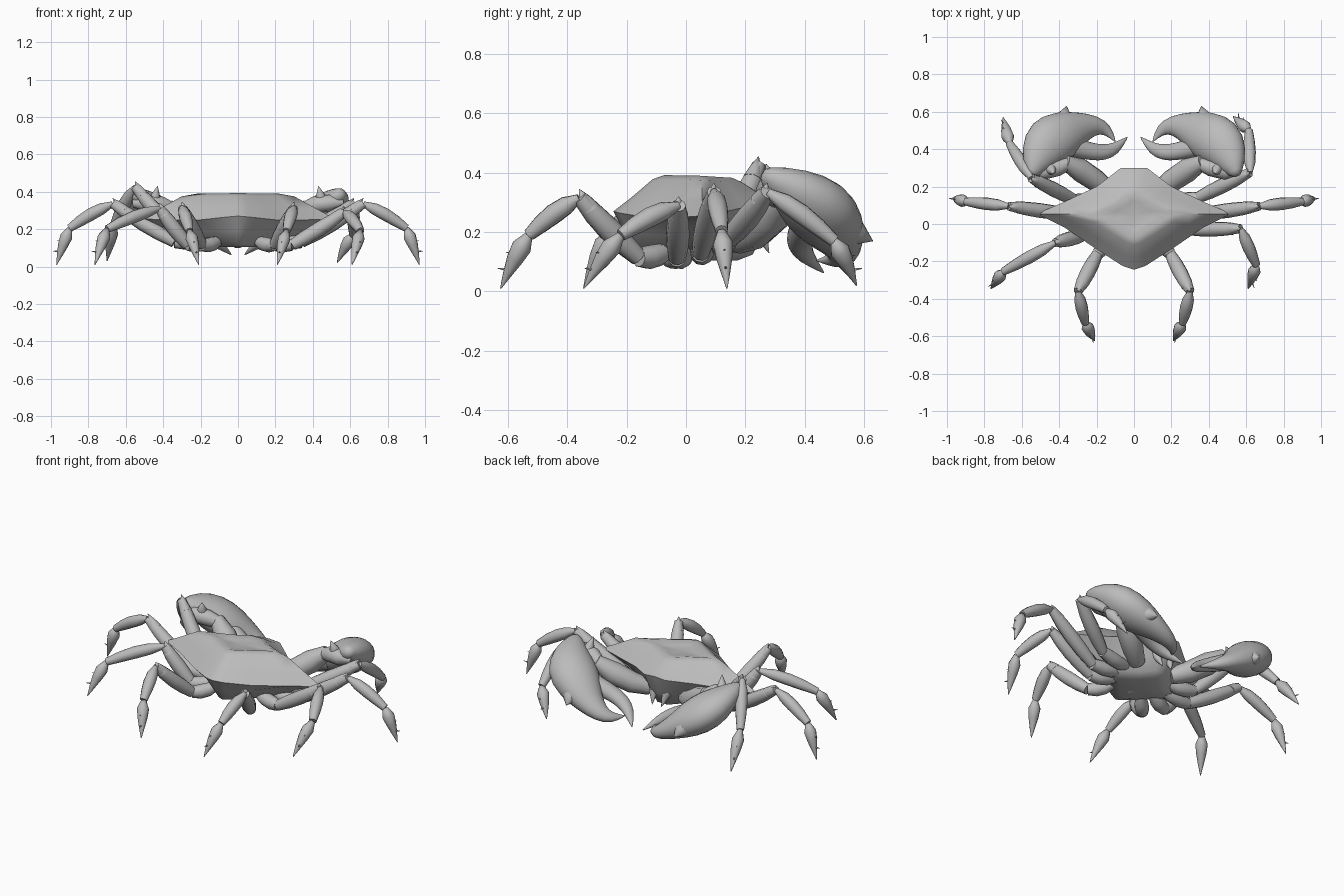
import bpy, bmesh, math
from mathutils import Vector

cube = bpy.data.objects.get("Cube")
if cube:
    bpy.data.objects.remove(cube, do_unlink=True)

shell = bpy.data.materials.new("shell_grey")
shell.use_nodes = True
GREY = (0.5, 0.5, 0.5, 1)
shell.diffuse_color = GREY
shell.node_tree.nodes["Principled BSDF"].inputs["Base Color"].default_value = GREY


def loft(name, rings, sharp=60, subdivide=0):
    """Skin a list of closed rings and cap both ends."""
    bm = bmesh.new()
    rows = [[bm.verts.new(p) for p in ring] for ring in rings]
    n = len(rows[0])
    for a, b in zip(rows, rows[1:]):
        for i in range(n):
            j = (i + 1) % n
            bm.faces.new((a[i], a[j], b[j], b[i]))
    for row in (rows[0], rows[-1]):
        mid = bm.verts.new(sum((v.co for v in row), Vector()) / n)
        for i in range(n):
            bm.faces.new((row[i], row[(i + 1) % n], mid))
    bmesh.ops.recalc_face_normals(bm, faces=bm.faces)
    mesh = bpy.data.meshes.new(name)
    bm.to_mesh(mesh)
    bm.free()
    mesh.materials.append(shell)
    obj = bpy.data.objects.new(name, mesh)
    bpy.context.collection.objects.link(obj)
    bpy.ops.object.select_all(action="DESELECT")
    obj.select_set(True)
    bpy.context.view_layer.objects.active = obj
    bpy.ops.object.shade_smooth_by_angle(angle=math.radians(sharp))
    if subdivide:
        smooth = obj.modifiers.new("Smooth", "SUBSURF")
        smooth.levels = smooth.render_levels = subdivide


def tube(name, points, widths, thick=None, up=(0.1, 0.15, 1), sides=10, subdivide=0):
    """Elliptical tube along points; thick is the radius along up."""
    pts = [Vector(p) for p in points]
    thick = thick or widths
    rings = []
    for i, p in enumerate(pts):
        t = (pts[min(i + 1, len(pts) - 1)] - pts[max(i - 1, 0)]).normalized()
        side = Vector(up).cross(t).normalized()
        nrm = t.cross(side)
        rings.append([p + side * widths[i] * math.cos(a) + nrm * thick[i] * math.sin(a)
                      for a in (2 * math.pi * k / sides for k in range(sides))])
    loft(name, rings, 70, subdivide)


def segment(name, a, b, radii, bow=0.0):
    """Limb piece from a to b, bowed upward, with evenly spaced radii."""
    a, b = Vector(a), Vector(b)
    n = len(radii) - 1
    pts = [a.lerp(b, i / n) + Vector((0, 0, bow * math.sin(math.pi * i / n)))
           for i in range(n + 1)]
    tube(name, pts, radii)


def spike(name, base, tip, r):
    segment(name, base, tip, [r, r * 0.6, 0.001])


# Carapace: half outline (x, y, rim height) from rear to front
half = [(0, -0.245, 0.27), (0.06, -0.225, 0.265), (0.2, -0.135, 0.25),
        (0.37, -0.02, 0.25), (0.52, 0.055, 0.255), (0.38, 0.115, 0.265),
        (0.2, 0.2, 0.285), (0.07, 0.3, 0.31), (0, 0.3, 0.315)]
outline = half + [(-x, y, z) for x, y, z in half[-2:0:-1]]


def ring(sx, sy, z, mix, tilt=0.0, cy=0.05):
    """Scaled outline; mix blends in rim height, tilt lowers the front."""
    return [(x * sx, cy + (y - cy) * sy,
             z * (1 - mix) + h * mix - tilt * max(0, y * sy)) for x, y, h in outline]


loft("carapace", [
    ring(0.3, 0.5, 0.105, 0),
    ring(0.48, 0.7, 0.115, 0.05),
    ring(0.66, 0.86, 0.18, 0.15),
    ring(1, 1, 0, 1),
    ring(0.8, 0.8, 0.335, 0.3),
    ring(0.58, 0.55, 0.388, 0.08, 0.08),
    ring(0.42, 0.42, 0.396, 0.03, 0.08),
    ring(0.26, 0.28, 0.375, 0),
], 50)

# Folded abdomen flap under the rear
segment("abdomen_flap", (0, -0.15, 0.18), (0, 0.05, 0.135), [0.02, 0.04, 0.045, 0.02], -0.01)

COXA = [0.025, 0.038, 0.04, 0.032]
MERUS = [0.03, 0.038, 0.04, 0.036, 0.024]
SHIN = [0.014, 0.031, 0.034, 0.03, 0.021]
FOOT = [0.014, 0.034, 0.028, 0.016, 0.002]


def leg(name, base, elbow, knee, joint, tip):
    segment(name + "_hip", base, elbow, COXA, -0.01)
    segment(name + "_thigh", elbow, knee, MERUS, -0.005)
    segment(name + "_shin", knee, joint, SHIN, 0.01)
    segment(name + "_foot", joint, tip, FOOT, 0.008)
    # Pointed knee cap and small foot spines
    k, j, t = Vector(knee), Vector(joint), Vector(tip)
    spike(name + "_knee_point", k.lerp(Vector(elbow), 0.18), k + Vector((0, 0, 0.03)), 0.034)
    out = j - k
    out.z = 0
    out.normalize()
    for i, f in enumerate((0.35, 0.65)):
        p = j.lerp(t, f)
        spike(f"{name}_spine_{i}", p, p + out * 0.045 + Vector((0, 0, 0.005)), 0.007)


def flip(s, points):
    return [(x * s, y, z) for x, y, z in points]


for s, side in ((1, "left"), (-1, "right")):
    # Rear and middle legs match on both sides
    leg(side + "_rear_leg", *flip(s, [
        (0.1, -0.06, 0.14), (0.195, -0.16, 0.115), (0.3, -0.36, 0.315),
        (0.26, -0.53, 0.19), (0.21, -0.625, 0.01)]))
    leg(side + "_middle_leg", *flip(s, [
        (0.14, 0.06, 0.15), (0.34, 0.05, 0.13), (0.67, 0.095, 0.335),
        (0.9, 0.12, 0.205), (0.97, 0.138, 0.01)]))

    # Claw arm
    tube(side + "_claw_arm", flip(s, [
        (0.12, 0.17, 0.17), (0.2, 0.23, 0.2), (0.29, 0.29, 0.26), (0.37, 0.33, 0.32)]),
        [0.045, 0.06, 0.064, 0.04])
    tube(side + "_claw_wrist", flip(s, [
        (0.33, 0.33, 0.3), (0.41, 0.3, 0.33), (0.49, 0.28, 0.34), (0.56, 0.29, 0.34)]),
        [0.03, 0.045, 0.045, 0.025])
    spike(side + "_wrist_spike", *flip(s, [(0.45, 0.3, 0.34), (0.43, 0.27, 0.43)]), 0.038)

    # Claw lies on a tilted plane, dropping forward and inward
    def on_plane(x, y):
        return (x * s, y, 0.209 + 0.51 * x - 0.353 * y)

    normal = (-0.51 * s, 0.353, 1)
    tube(side + "_claw_palm", [on_plane(*p) for p in (
        (0.55, 0.26), (0.515, 0.36), (0.46, 0.44), (0.37, 0.485), (0.28, 0.52),
        (0.2, 0.53), (0.14, 0.505), (0.1, 0.44))],
        [0.03, 0.11, 0.15, 0.135, 0.085, 0.055, 0.034, 0.003],
        [0.03, 0.08, 0.11, 0.1, 0.065, 0.042, 0.025, 0.003], normal, 12, 1)
    tube(side + "_claw_thumb", [on_plane(*p) for p in (
        (0.4, 0.43), (0.3, 0.405), (0.22, 0.385), (0.16, 0.382), (0.1, 0.4), (0.035, 0.465))],
        [0.06, 0.055, 0.05, 0.047, 0.036, 0.003],
        [0.055, 0.05, 0.043, 0.037, 0.028, 0.003], normal, 10, 1)
    segment(side + "_claw_spike", on_plane(0.39, 0.5), on_plane(0.36, 0.63),
            [0.09, 0.065, 0.035, 0.001])
    segment(side + "_claw_heel", on_plane(0.49, 0.4), on_plane(0.572, 0.46),
            [0.085, 0.06, 0.03, 0.004])

    # Mouthparts under the front edge
    spike(side + "_mouthpart", *flip(s, [(0.05, 0.23, 0.24), (0.03, 0.28, 0.13)]), 0.035)

# Legs posed differently on each side
leg("left_second_leg", (0.13, 0, 0.14), (0.29, -0.03, 0.115), (0.57, -0.025, 0.29),
    (0.655, -0.22, 0.19), (0.61, -0.345, 0.01))
leg("right_second_leg", (-0.13, 0, 0.14), (-0.27, -0.06, 0.115), (-0.42, -0.1, 0.31),
    (-0.7, -0.255, 0.2), (-0.765, -0.345, 0.01))
leg("left_front_leg", (0.14, 0.11, 0.16), (0.34, 0.14, 0.17), (0.62, 0.275, 0.335),
    (0.615, 0.5, 0.17), (0.53, 0.575, 0.02))
leg("right_front_leg", (-0.14, 0.11, 0.16), (-0.32, 0.13, 0.17), (-0.55, 0.245, 0.425),
    (-0.665, 0.43, 0.22), (-0.7, 0.57, 0.03))
